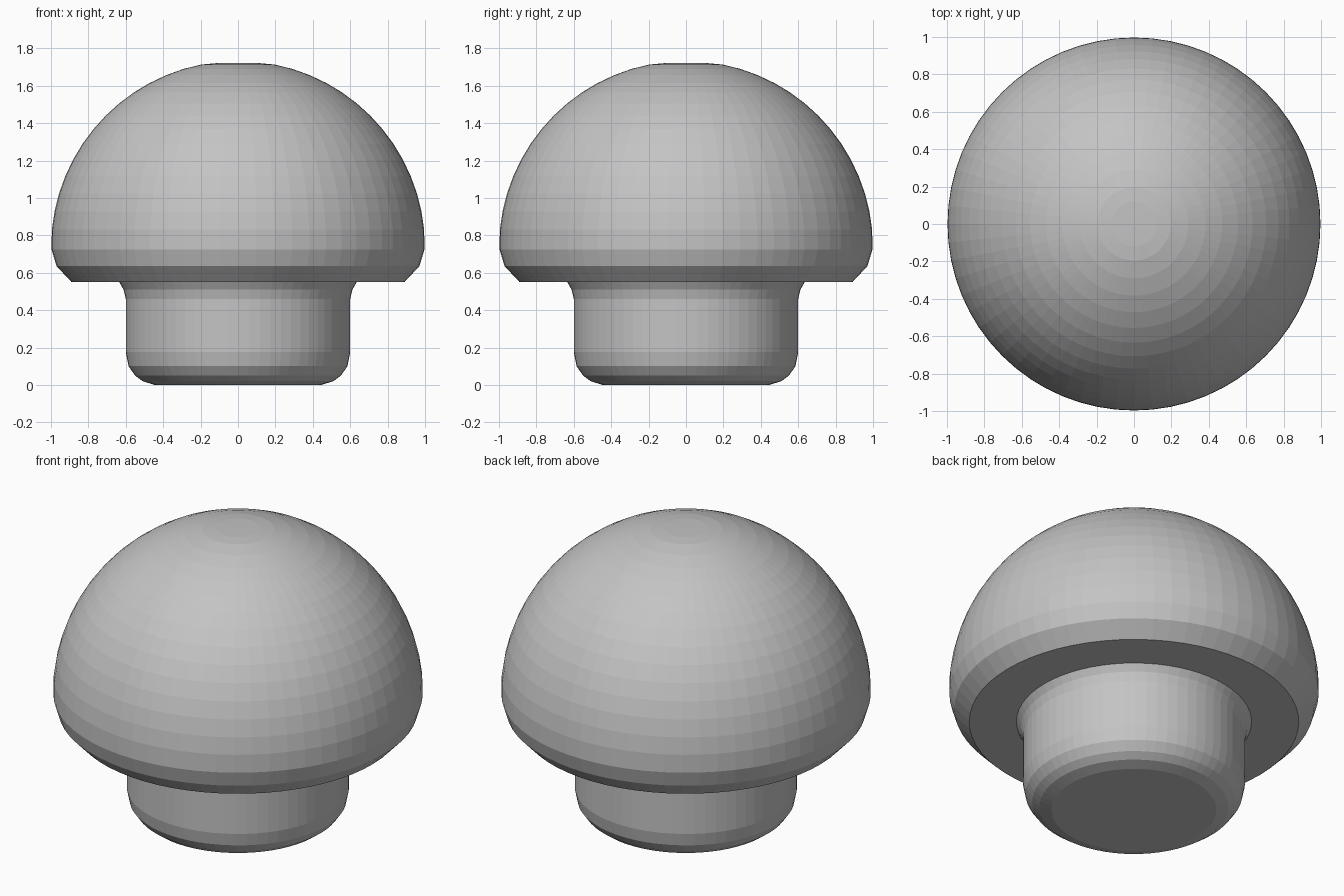
import bpy, bmesh, math

if "Cube" in bpy.data.objects:
    bpy.data.objects.remove(bpy.data.objects["Cube"])

SEGMENTS = 64

grey = bpy.data.materials.new("plain grey")
grey.diffuse_color = (0.55, 0.55, 0.55, 1.0)
grey.use_nodes = True
grey.node_tree.nodes["Principled BSDF"].inputs["Base Color"].default_value = grey.diffuse_color


def lathe(name, profile):
    """Revolve (radius, height) points, listed bottom to top, about z."""
    bm = bmesh.new()
    rings = []
    for r, z in profile:
        if r == 0:
            rings.append([bm.verts.new((0, 0, z))])
        else:
            rings.append([bm.verts.new((r * math.cos(2 * math.pi * i / SEGMENTS),
                                        r * math.sin(2 * math.pi * i / SEGMENTS), z))
                          for i in range(SEGMENTS)])
    for low, high in zip(rings, rings[1:]):
        for i in range(SEGMENTS):
            j = (i + 1) % SEGMENTS
            if len(low) == 1:
                bm.faces.new((low[0], high[j], high[i]))
            elif len(high) == 1:
                bm.faces.new((low[i], low[j], high[0]))
            else:
                bm.faces.new((low[i], low[j], high[j], high[i]))
    bmesh.ops.recalc_face_normals(bm, faces=bm.faces)
    mesh = bpy.data.meshes.new(name)
    bm.to_mesh(mesh)
    bm.free()
    mesh.materials.append(grey)
    obj = bpy.data.objects.new(name, mesh)
    bpy.context.collection.objects.link(obj)
    return obj


# Rounded foot, straight stem, small fillet and flat underside of the cap
profile = [(0, 0), (0.445, 0), (0.51, 0.02), (0.55, 0.05), (0.585, 0.10), (0.60, 0.175),
           (0.60, 0.46), (0.612, 0.51), (0.635, 0.55),
           (0.89, 0.55), (0.97, 0.635), (0.997, 0.725)]

# Hemispherical dome, slightly flattened at the crown
RINGS = 16
for k in range(1, RINGS - 1):
    a = math.radians(90 * k / RINGS)
    profile.append((math.cos(a), min(0.733 + math.sin(a), 1.713)))
profile += [(0.12, 1.72), (0, 1.722)]

lathe("mushroom_button", profile)
